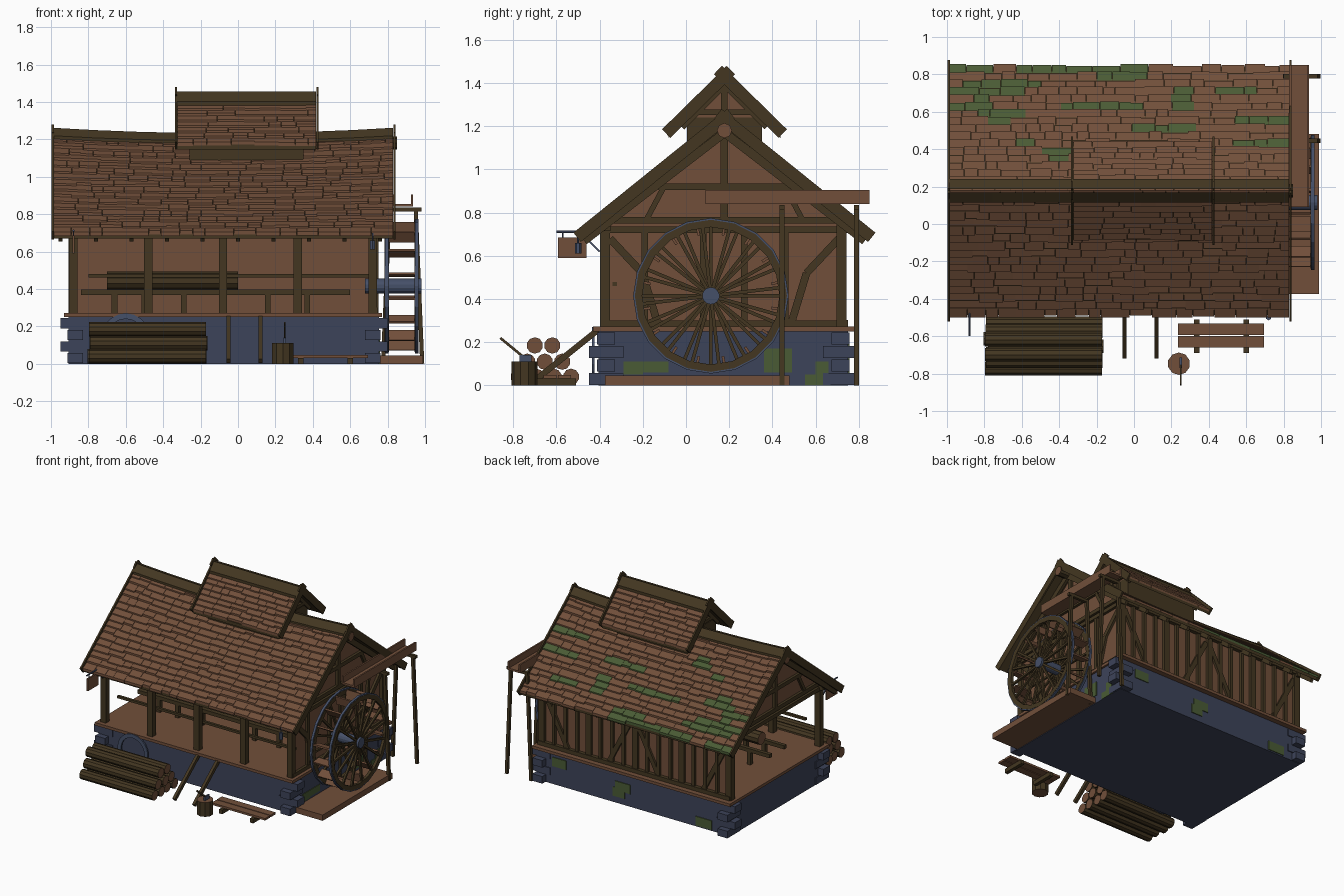
import bpy, bmesh, math, random
from mathutils import Matrix, Vector

random.seed(7)
default_cube = bpy.data.objects.get("Cube")
if default_cube:
    bpy.data.objects.remove(default_cube, do_unlink=True)


def make_material(name, colour):
    material = bpy.data.materials.new(name)
    material.use_nodes = True
    material.diffuse_color = (*colour, 1)
    material.node_tree.nodes["Principled BSDF"].inputs["Base Color"].default_value = (*colour, 1)
    return material


WOOD = make_material("brown wood", (.165, .078, .042))
TIMBER = make_material("dark timber", (.056, .037, .015))
STONE = make_material("blue grey stone", (.046, .056, .1))
METAL = make_material("blue steel", (.06, .08, .14))
MOSS = make_material("green moss", (.068, .105, .035))
parts = {}


# ---- helpers: each adds one piece to a named part ----
def paint(name, verts, material):
    materials = parts[name][1]
    if material not in materials:
        materials.append(material)
    faces = {face for vert in verts for face in vert.link_faces}
    for face in faces:
        face.material_index = materials.index(material)
    return faces


def mesh_of(name):
    return parts.setdefault(name, (bmesh.new(), []))[0]


def slab(name, material, low, high):
    low, high = Vector(low), Vector(high)
    matrix = Matrix.Translation((low + high) / 2) @ Matrix.Diagonal((*(high - low), 1))
    verts = bmesh.ops.create_cube(mesh_of(name), size=1, matrix=matrix)["verts"]
    paint(name, verts, material)


def frame(start, end):
    """Matrix at the midpoint, z along the line and x level."""
    start, end = Vector(start), Vector(end)
    along = (end - start).normalized()
    side = along.cross(Vector((0, 0, 1)))
    side = side.normalized() if side.length > .001 else Vector((1, 0, 0))
    rotation = Matrix((side, along.cross(side), along)).transposed().to_4x4()
    return Matrix.Translation((start + end) / 2) @ rotation, (end - start).length


def beam(name, material, start, end, width, height):
    matrix, length = frame(start, end)
    matrix = matrix @ Matrix.Diagonal((width, height, length, 1))
    verts = bmesh.ops.create_cube(mesh_of(name), size=1, matrix=matrix)["verts"]
    paint(name, verts, material)


def rod(name, material, start, end, radius, sides=10, cut=None):
    matrix, length = frame(start, end)
    verts = bmesh.ops.create_cone(mesh_of(name), cap_ends=True, segments=sides, radius1=radius,
                                  radius2=radius, depth=length, matrix=matrix)["verts"]
    faces = paint(name, verts, material)
    if cut:
        caps = [face for face in faces if len(face.verts) > 4]
        paint(name, [], cut)
        for face in caps:
            face.material_index = parts[name][1].index(cut)


def prism(name, material, outline, x_low, x_high):
    mesh = mesh_of(name)
    ends = [[mesh.verts.new((x, y, z)) for y, z in outline] for x in (x_low, x_high)]
    for ring in ends:
        mesh.faces.new(ring)
    for i in range(len(outline)):
        mesh.faces.new((ends[0][i - 1], ends[0][i], ends[1][i], ends[1][i - 1]))
    paint(name, ends[0] + ends[1], material)


def ring(name, material, centre, inner, outer, thickness, sides, tilt=0):
    """Flat ring whose axis is x, turned about z by tilt."""
    mesh, turn = mesh_of(name), Matrix.Rotation(tilt, 3, "Z")
    loops = []
    for radius, x in ((inner, -1), (outer, -1), (outer, 1), (inner, 1)):
        angles = [math.tau * i / sides for i in range(sides)]
        loops.append([mesh.verts.new(Vector(centre) + turn @ Vector(
            (x * thickness / 2, radius * math.cos(a), radius * math.sin(a)))) for a in angles])
    for k in range(4):
        for i in range(sides):
            mesh.faces.new((loops[k - 1][i - 1], loops[k - 1][i], loops[k][i], loops[k][i - 1]))
    paint(name, sum(loops, []), material)


# ---- shingled saddle roof ----
RIDGE_Y = .178


def build_roof(name, x_low, x_high, half, eave, ridge, rows, moss):
    def patch(part, material, xs, ts, lifts, side):
        verts = bmesh.ops.create_cube(mesh_of(part), size=2)["verts"]
        for vert in verts:
            i, j, k = (int(c > 0) for c in vert.co)
            x, t = xs[i], ts[j]
            vert.co = (x, RIDGE_Y + side * half * (1 - t),
                       eave + (ridge(x) - eave) * t + lifts[j][k])
        paint(part, verts, material)

    bays = 8
    step = (x_high - x_low) / bays
    flat = lambda low, high: ((low, high), (low, high))
    for side in (-1, 1):
        for i in range(bays):
            span = (x_low + i * step, x_low + (i + 1) * step)
            patch(name + "_deck", TIMBER, span, (.02, 1), flat(-.03, -.004), side)
            patch(name + "_ridge_cap", TIMBER, span, (1 - .062 / half, 1 - .01 / half),
                  flat(0, .026), side)
        for row in range(rows):
            x = x_low
            while x < x_high - .001:
                end = min(x + random.uniform(.06, .16), x_high)
                if x_high - end < .04:
                    end = x_high
                middle = (x + end) / 2
                mossy = side > 0 and any(a < middle < b for a, b in moss.get(row, ()))
                slip = random.choice((0, 0, .1, .25))
                patch(name + "_shingles", MOSS if mossy else WOOD, (x + .001, end - .001),
                      ((row + slip) / rows, min(1, (row + 1.2) / rows)),
                      ((-.006, .014), (-.004, .002)), side)
                x = end
        # barge boards crossing at the peak
        for x in (x_low - .006, x_high + .008):
            slope = (ridge(x) - eave) / half
            beam(name + "_barge_boards", TIMBER,
                 (x, RIDGE_Y + side * (half + .005), eave - .004),
                 (x, RIDGE_Y - side * .03, ridge(x) + slope * .03 - .01), .012, .055)


moss_rows = {0: [(-1, -.82), (-.61, -.29), (-.16, .07)], 1: [(-.16, .03)], 2: [(-.92, -.48)],
             3: [(-1, -.58), (.19, .35), (.5, .71)], 4: [(-.85, -.75), (.17, .35)],
             5: [(-1, -.8), (-.4, .11), (.2, .31)], 6: [(-.82, -.6)],
             7: [(-.82, -.65), (.54, .83)], 8: [(-.02, .26)], 10: [(-.67, -.5), (.53, .83)],
             11: [(-.48, -.34)], 12: [(-.48, -.36)]}
build_roof("main_roof", -.984, .829, .677, .69, lambda x: 1.215 + .035 * (x + .08) ** 2, 17, moss_rows)
build_roof("upper_roof", -.325, .417, .265, 1.17, lambda x: 1.44, 9, {})
rod("ridge_beam", TIMBER, (-.995, RIDGE_Y, 1.18), (.85, RIDGE_Y, 1.18), .035, 8, WOOD)
for i in range(10):
    for side in (-1, 1):
        x = -.95 + i * .19
        beam("rafters", TIMBER, (x, RIDGE_Y + side * .65, .67), (x, RIDGE_Y, 1.17), .022, .04)

# ---- raised roof box with framed gables ----
slab("upper_box", TIMBER, (-.26, .005, 1.03), (.35, .352, 1.24))
prism("upper_gable", WOOD, [(0, 1.23), (.356, 1.23), (RIDGE_Y, 1.4)], -.255, .345)
for x in (-.26, .352):
    beam("upper_gable_frame", TIMBER, (x, RIDGE_Y, 1.2), (x, RIDGE_Y, 1.41), .02, .03)
    beam("upper_gable_frame", TIMBER, (x, .04, 1.265), (x, .316, 1.265), .02, .025)
    for side in (-1, 1):
        beam("upper_gable_frame", TIMBER, (x, RIDGE_Y + side * .2, 1.2), (x, RIDGE_Y, 1.4), .02, .04)

# ---- foundation and floor ----
slab("foundation", STONE, (-.905, -.405, 0), (.755, .75, .25))
slab("floor", WOOD, (-.93, -.43, .25), (.77, .79, .272))
for x in (-.87, .72):
    for y in (-.37, .715):
        for level in range(4):
            long_x, long_y = (.08, .042) if level % 2 else (.042, .08)
            z = level * .062 + .003
            slab("corner_stones", STONE, (x - long_x, y - long_y, z), (x + long_x, y + long_y, z + .055))
for y, z, width, height in ((-.29, .05, .09, .06), (-.2, .06, .12, .05), (.36, .06, .13, .11),
                            (.55, 0, .12, .05), (.6, .05, .06, .06)):
    slab("side_moss", MOSS, (.752, y, z), (.76, y + width, z + height))
for x, z, width in ((-.75, .01, .14), (-.05, .1, .13), (0, .05, .1), (.5, .14, .12)):
    slab("back_moss", MOSS, (x, .748, z), (x + width, .756, z + .07))

# ---- walls and timber frame ----
prism("wheel_side_wall", WOOD, [(-.37, .27), (.72, .27), (.72, .75), (RIDGE_Y, 1.18), (-.37, .75)], .7, .725)
prism("open_side_gable", WOOD, [(.72, .75), (RIDGE_Y, 1.18), (-.37, .75)], -.88, -.865)
slab("back_wall", WOOD, (-.88, .7, .27), (.725, .722, .77))
for i in range(5):
    x = -.88 + i * .4
    beam("front_posts", TIMBER, (x, -.375, .27), (x, -.375, .76), .045, .045)
beam("front_plate", TIMBER, (-.93, -.375, .74), (.76, -.375, .74), .05, .05)
for z in (.285, .74):
    beam("back_rails", TIMBER, (-.9, .725, z), (.75, .725, z), .05, .035)
for i in range(17):
    x = -.88 + i * .1
    beam("back_studs", TIMBER, (x, .723, .27), (x, .723, .76), .045 if i % 4 == 0 else .024, .04)
for x, lean in ((-.86, .2), (-.08, -.2), (-.05, .2), (.7, -.2)):
    beam("back_braces", TIMBER, (x + lean, .724, .29), (x, .724, .68), .03, .035)
for x in (.73, -.885):
    beam("gable_frame", TIMBER, (x, -.4, .72), (x, .76, .72), .03, .03)
    beam("gable_frame", TIMBER, (x, -.38, .765), (x, .74, .765), .03, .03)
    beam("gable_frame", TIMBER, (x, -.13, .92), (x, .485, .92), .03, .03)
    beam("gable_frame", TIMBER, (x, RIDGE_Y, .76), (x, RIDGE_Y, 1.18), .03, .035)
    beam("gable_frame", TIMBER, (x, .72, .27), (x, .72, .76), .045, .045)
    for side in (-1, 1):
        beam("gable_frame", TIMBER, (x, RIDGE_Y + side * .36, .77), (x, RIDGE_Y + side * .28, .92), .025, .025)
        beam("gable_frame", TIMBER, (x, RIDGE_Y + side * .58, .74), (x, RIDGE_Y, 1.2), .03, .035)
beam("side_frame", TIMBER, (.73, -.39, .285), (.73, .74, .285), .03, .03)
for y in (-.19, .08, .27, .46):
    beam("side_frame", TIMBER, (.73, y, .28), (.73, y, .72), .025, .03)
for side in (-1, 1):
    points = [(.73, RIDGE_Y + side * y, z) for y, z in ((.53, .68), (.38, .52), (.31, .29))]
    for start, end in zip(points, points[1:]):
        beam("side_frame", TIMBER, start, end, .025, .035)

# ---- railing and saw bench inside ----
beam("front_railing", TIMBER, (-.8, -.33, .47), (.73, -.33, .47), .02, .018)
for y in (-.02, .16):
    beam("saw_bench", TIMBER, (-.84, y, .383), (.6, y, .383), .03, .028)
    for x in (-.66, -.5, -.29, .16, .37):
        beam("saw_bench", TIMBER, (x, y, .27), (x, y, .38), .03, .03)
rod("sawn_log", TIMBER, (-.7, .07, .445), (0, .07, .445), .048, 10, WOOD)

# ---- water wheel ----
HUB = Vector((.88, .115, .415))
for x in (.795, .955):
    centre = (x, HUB.y, HUB.z)
    ring("wheel_rims", TIMBER, centre, .318, .352, .022, 20)
    ring("wheel_tyres", METAL, centre, .35, .36, .018, 20)
    for i in range(16):
        angle = math.tau * (i + (.3 if x > HUB.x else 0)) / 16
        tip = Vector((0, math.cos(angle), math.sin(angle)))
        beam("wheel_spokes", TIMBER, Vector(centre) + tip * .02, Vector(centre) + tip * .33, .016, .016)
for i in range(16):
    angle = math.tau * (i + .5) / 16
    tip = Vector((0, math.cos(angle), math.sin(angle)))
    start, end = HUB + tip * .285, HUB + tip * .35
    matrix = frame(start, end)[0] @ Matrix.Diagonal((.145, .012, .065, 1))
    paint("wheel_paddles", bmesh.ops.create_cube(mesh_of("wheel_paddles"), size=1, matrix=matrix)["verts"], WOOD)
rod("wheel_axle", METAL, (.68, HUB.y, HUB.z), (.98, HUB.y, HUB.z), .04, 14)

# ---- water channel, trestles and wheel bed ----
slab("wheel_bed", WOOD, (.76, -.375, 0), (.99, .48, .045))
slab("channel_floor", WOOD, (.83, .09, .84), (.936, .85, .855))
for x in (.83, .924):
    slab("channel_sides", WOOD, (x, .09, .84), (x + .012, .85, .905))
for y in (.445, .79):
    beam("trestles", TIMBER, (.8, y, .825), (.98, y, .825), .022, .022)
    for top, foot in ((.81, .775), (.95, .985)):
        beam("trestles", TIMBER, (top, y, .83), (foot, y, 0), .022, .022)

# ---- yard: logs, ramp, stump, axe, bench ----
for y_first, z, count in ((-.775, .04, 4), (-.735, .11, 3), (-.7, .185, 2)):
    for i in range(count):
        y, shift = y_first + i * .081, random.uniform(-.02, .015)
        rod("log_stack", TIMBER, (-.785 + shift, y, z), (-.165 + shift / 2, y, z), .038, 10, WOOD)
for x in (-.05, .12):
    beam("ramp_poles", TIMBER, (x, -.71, .015), (x, -.41, .255), .022, .028)
rod("chopping_stump", TIMBER, (.24, -.747, 0), (.24, -.747, .11), .06, 10, WOOD)
beam("axe_handle", TIMBER, (.25, -.72, .105), (.25, -.86, .22), .01, .012)
slab("axe_head", METAL, (.243, -.77, .1), (.257, -.715, .14))
for y in (-.66, -.593):
    slab("bench_planks", WOOD, (.235, y, .032), (.695, y + .06, .048))
for x in (.335, .6):
    slab("bench_feet", TIMBER, (x - .014, -.69, 0), (x + .014, -.51, .032))
ring("spare_saw_blade", METAL, (-.6, -.43, .14), .1, .13, .012, 20, math.pi / 2)

# ---- hanging sign and lantern ----
rod("sign_bracket", METAL, (-.88, -.6, .712), (-.88, -.39, .712), .006, 6)
beam("sign_bracket", METAL, (-.88, -.4, .62), (-.88, -.49, .71), .008, .008)
slab("sign_board", WOOD, (-.886, -.592, .59), (-.874, -.46, .685))
for y in (-.57, -.48):
    rod("sign_bracket", METAL, (-.88, y, .68), (-.88, y, .715), .003, 6)
rod("lantern", METAL, (.72, -.5, .61), (.72, -.5, .66), .015, 6)
rod("lantern", METAL, (.72, -.5, .66), (.72, -.5, .7), .004, 6)

# ---- turn the collected parts into objects ----
for name, (mesh, materials) in parts.items():
    bmesh.ops.recalc_face_normals(mesh, faces=mesh.faces)
    data = bpy.data.meshes.new(name)
    mesh.to_mesh(data)
    mesh.free()
    for material in materials:
        data.materials.append(material)
    bpy.context.collection.objects.link(bpy.data.objects.new(name, data))
